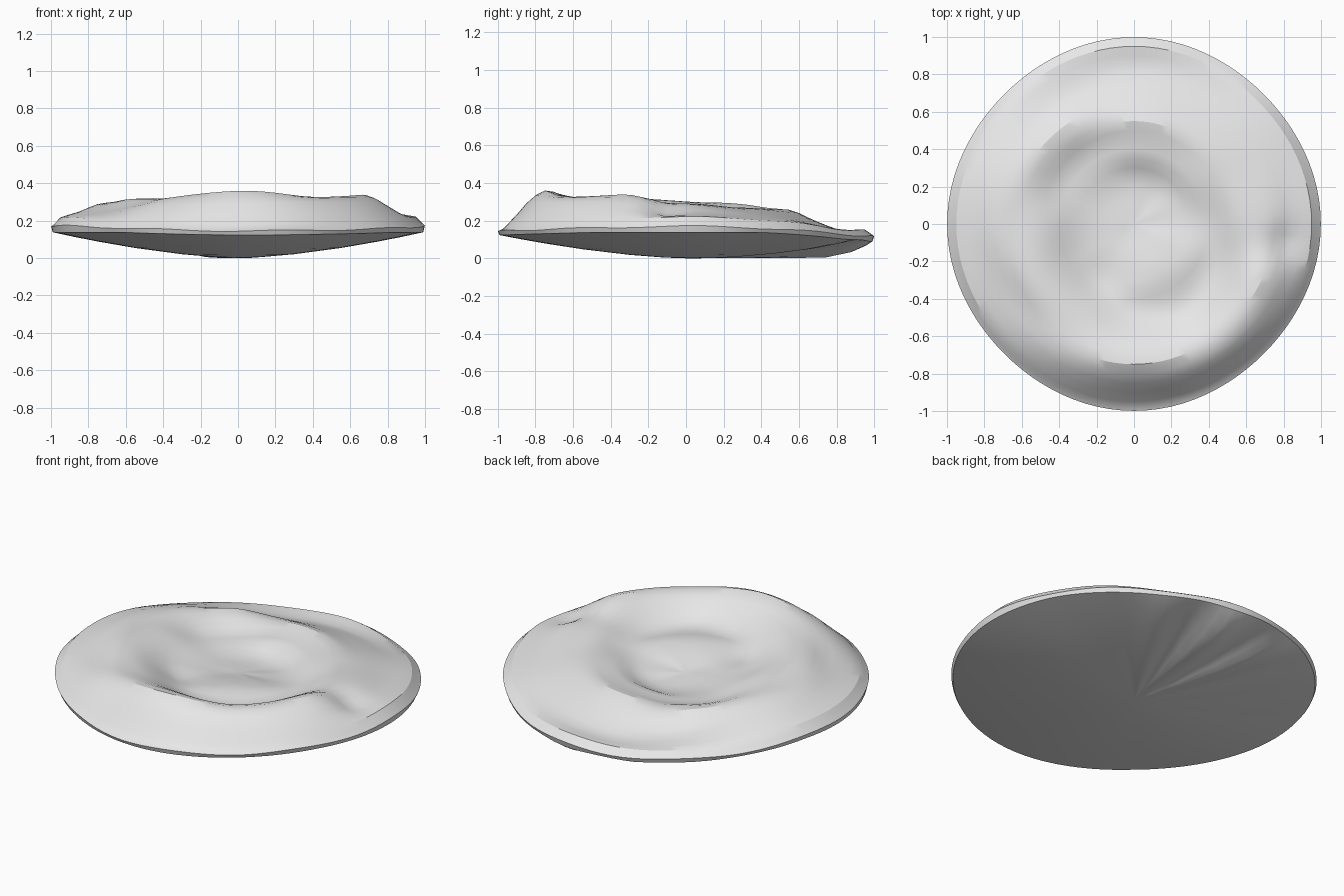
import bpy, bmesh, math

if "Cube" in bpy.data.objects:
    bpy.data.objects.remove(bpy.data.objects["Cube"])

SEG = 96
RADII = [0, .18, .27, .36, .45, .55, .65, .75, .85, .95, 1.0]
# Surface height along each radial cross-section, every 30 degrees from +x
PROFILES = [
    [.18, .19, .20, .215, .235, .28, .29, .28, .24, .22, .17],
    [.18, .18, .19, .23, .255, .27, .26, .24, .22, .20, .155],
    [.18, .165, .18, .225, .24, .26, .23, .20, .17, .155, .125],
    [.18, .165, .175, .22, .23, .255, .215, .17, .14, .15, .115],
    [.18, .17, .18, .20, .205, .235, .235, .18, .16, .15, .12],
    [.18, .18, .19, .205, .215, .255, .285, .26, .23, .19, .145],
    [.18, .19, .205, .235, .275, .30, .30, .29, .25, .22, .17],
    [.18, .195, .205, .225, .27, .31, .315, .27, .24, .21, .17],
    [.18, .20, .20, .205, .25, .30, .32, .32, .28, .20, .155],
    [.18, .21, .22, .225, .22, .265, .33, .36, .29, .18, .145],
    [.18, .215, .23, .23, .215, .225, .29, .33, .30, .19, .15],
    [.18, .21, .22, .225, .21, .235, .295, .325, .29, .21, .16],
]


def spline(a, b, c, d, t):
    return b + .5 * t * (c - a + t * (2*a - 5*b + 4*c - d + t * (3*(b - c) + d - a)))


def along(profile, r):
    i = max(k for k in range(len(RADII) - 1) if RADII[k] <= r)
    t = (r - RADII[i]) / (RADII[i + 1] - RADII[i])
    p = [profile[min(max(i + k, 0), len(profile) - 1)] for k in (-1, 0, 1, 2)]
    return spline(*p, t)


def top_height(r, ang):
    s = ang / (2 * math.pi) * 12
    i = int(s)
    return spline(*[along(PROFILES[(i + k) % 12], r) for k in (-1, 0, 1, 2)], s - i)


def bump(x, y, cx, cy, size):
    return math.exp(-((x - cx)**2 + (y - cy)**2) / size**2)


def outline(r, ang):
    # slightly squared-off circle
    r *= 1 - .009 * (1 - math.cos(4 * ang)) * r
    return r * math.cos(ang), r * math.sin(ang)


def top_point(r, ang):
    x, y = outline(r, ang)
    z = top_height(r, ang)
    z += .015 * bump(x, y, -.36, .53, .12)      # back left knob
    z -= .035 * bump(x, y, .8, -.1, .09)        # notch in the right rim
    z += .02 * bump(x, y, .68, -.28, .13)       # right shoulder
    z += .004 * math.sin(9 * ang + 1) * r**3    # uneven rim
    return x, y, z


def underside_point(r, ang):
    edge = top_height(1, ang) - .02
    back = max(0, math.sin(ang))**8             # folds below the back
    z = min(edge, .14) * r**1.6
    z -= back * (.5 + .5 * math.sin(14 * ang)) * .09 * r * (1 - r**8)
    return *outline(r, ang), max(z, .002 * r)


bm = bmesh.new()
angles = [2 * math.pi * k / SEG for k in range(SEG)]
top_rings = [.05 * k for k in range(1, 20)] + [.975, .999]
under_rings = [.99, .96, .88, .75, .55, .3, .12]
rings = [[bm.verts.new(top_point(r, a)) for a in angles] for r in top_rings]
rings += [[bm.verts.new(underside_point(r, a)) for a in angles] for r in under_rings]
for inner, outer in zip(rings, rings[1:]):
    for k in range(SEG):
        n = (k + 1) % SEG
        bm.faces.new((inner[k], outer[k], outer[n], inner[n]))
centre, apex = bm.verts.new((0, 0, .18)), bm.verts.new((0, 0, 0))
for k in range(SEG):
    n = (k + 1) % SEG
    bm.faces.new((centre, rings[0][k], rings[0][n]))
    bm.faces.new((apex, rings[-1][n], rings[-1][k]))
bmesh.ops.recalc_face_normals(bm, faces=bm.faces)

mesh = bpy.data.meshes.new("lumpy_disc")
bm.to_mesh(mesh)
bm.free()
disc = bpy.data.objects.new("lumpy_disc", mesh)
bpy.context.collection.objects.link(disc)
grey = bpy.data.materials.new("light_grey")
grey.diffuse_color = (.8, .8, .8, 1)
grey.use_nodes = True
grey.node_tree.nodes["Principled BSDF"].inputs["Base Color"].default_value = grey.diffuse_color
mesh.materials.append(grey)
bpy.context.view_layer.objects.active = disc
disc.select_set(True)
bpy.ops.object.shade_smooth_by_angle(angle=math.radians(25))
